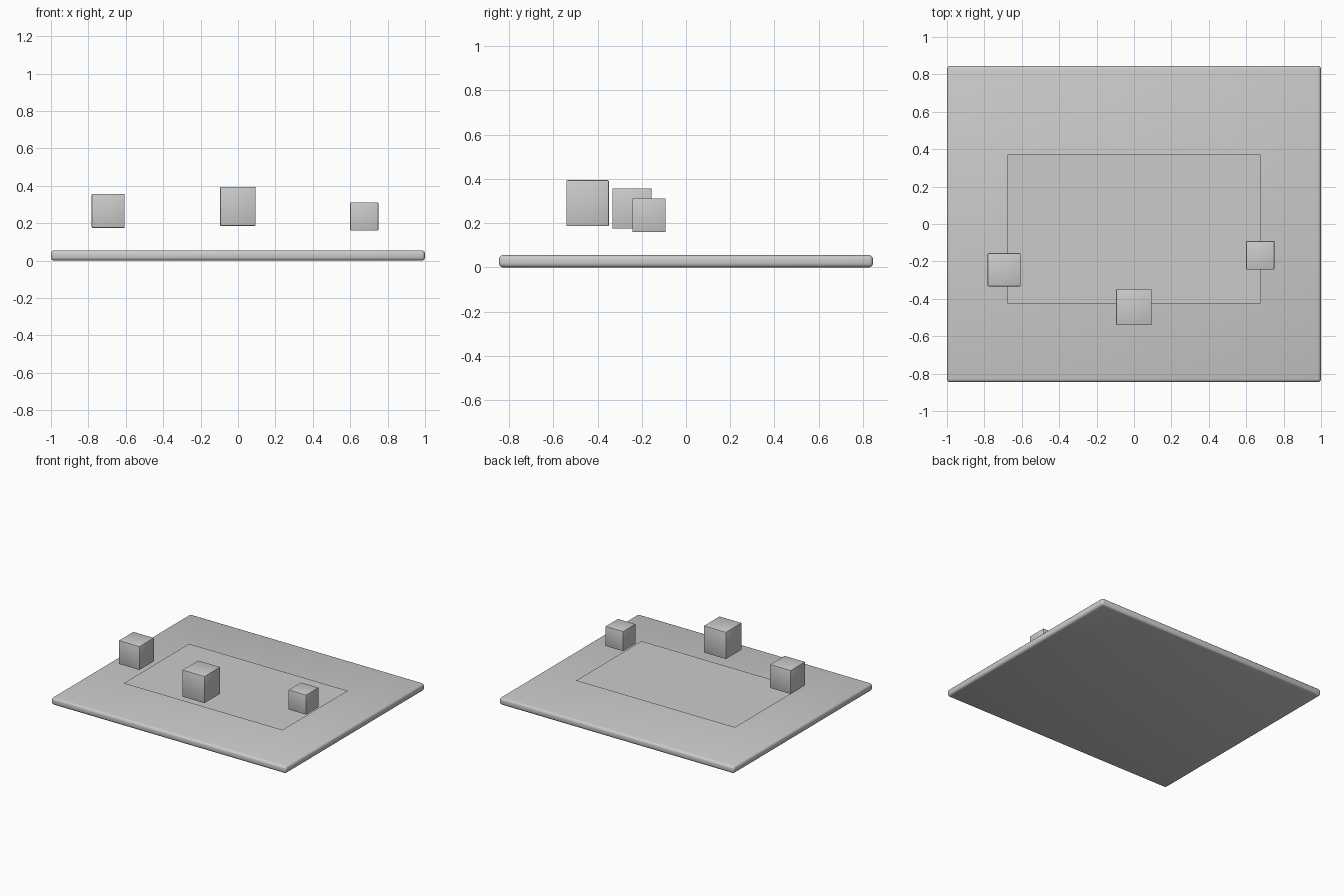
import bpy

if "Cube" in bpy.data.objects:
    bpy.data.objects.remove(bpy.data.objects["Cube"])

# One plain grey for everything
grey = bpy.data.materials.new("mid grey")
grey.diffuse_color = (0.6, 0.6, 0.6, 1.0)
grey.use_nodes = True
grey.node_tree.nodes["Principled BSDF"].inputs["Base Color"].default_value = grey.diffuse_color


def box(name, x, y, z, bevel, segments=2):
    """Axis-aligned box given by its (min, max) ranges, with softened edges."""
    ranges = (x, y, z)
    bpy.ops.mesh.primitive_cube_add(size=1, location=[(a + b) / 2 for a, b in ranges])
    obj = bpy.context.object
    obj.name = name
    obj.scale = [b - a for a, b in ranges]
    bpy.ops.object.transform_apply(location=False, rotation=False, scale=True)
    obj.data.materials.append(grey)
    mod = obj.modifiers.new("rounded edges", 'BEVEL')
    mod.width = bevel
    mod.segments = segments
    bpy.ops.object.modifier_apply(modifier=mod.name)
    bpy.ops.object.shade_smooth_by_angle()
    return obj


# Base slab with rounded rim
box("base_slab", (-1, 1), (-0.846, 0.846), (0, 0.055), bevel=0.018, segments=3)

# Flat sheet hovering just above the slab
bpy.ops.mesh.primitive_plane_add(size=1, location=(0, -0.027, 0.09))
sheet = bpy.context.object
sheet.name = "flat_sheet"
sheet.scale = (1.353, 0.797, 1)
bpy.ops.object.transform_apply(location=False, rotation=False, scale=True)
sheet.data.materials.append(grey)

# Three floating blocks
box("left_block", (-0.782, -0.606), (-0.333, -0.156), (0.175, 0.357), bevel=0.004)
box("middle_block", (-0.096, 0.094), (-0.541, -0.349), (0.186, 0.394), bevel=0.005)
box("right_block", (0.6, 0.75), (-0.243, -0.092), (0.16, 0.312), bevel=0.003)
